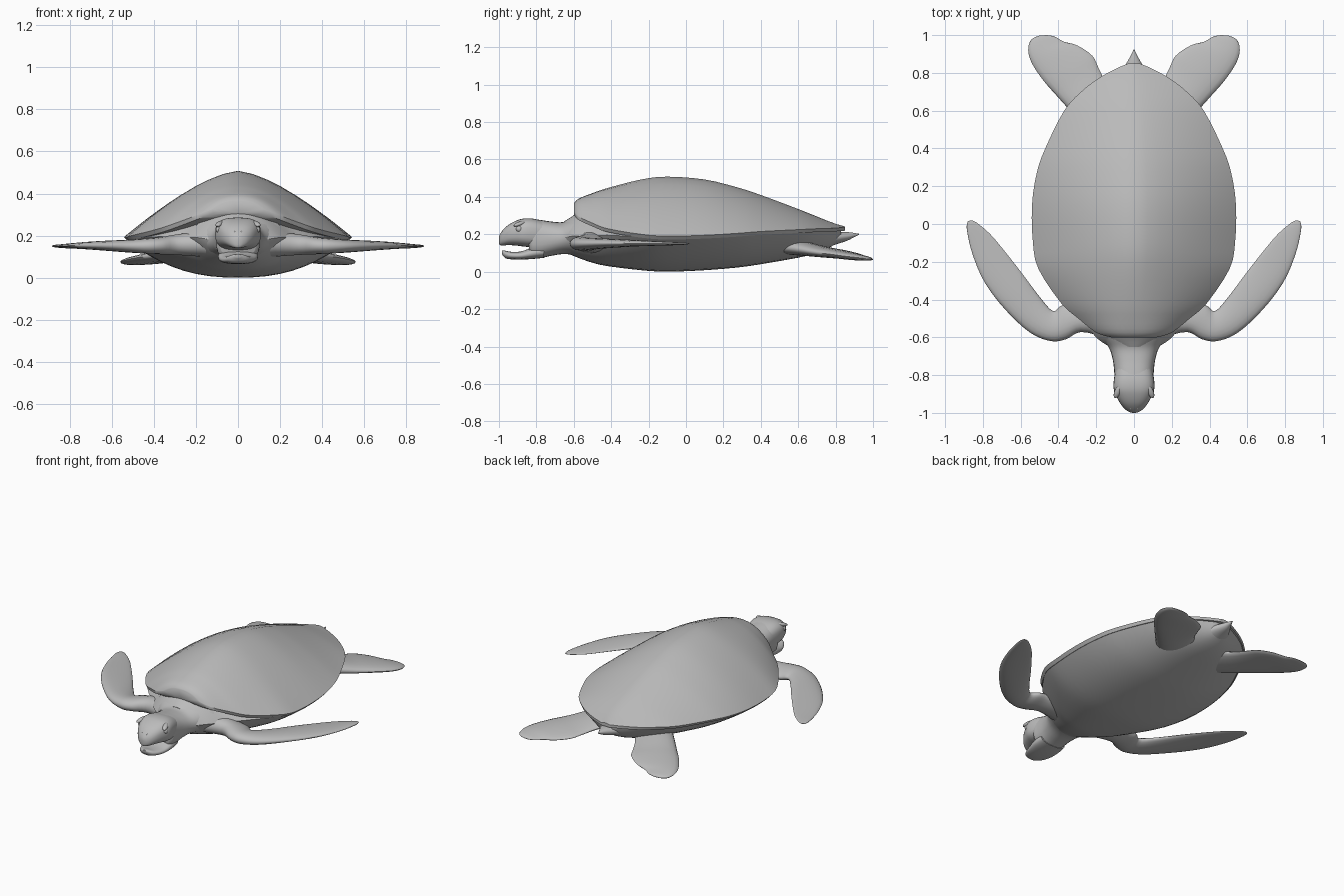
import bpy, bmesh, math
from mathutils import Vector, Matrix

skin = bpy.data.materials.new("grey")
skin.diffuse_color = (0.5, 0.5, 0.5, 1)


def spline(rows, n):
    """Smoothly resample rows of numbers with n steps per span."""
    out = []
    for i in range(len(rows) - 1):
        a, b = rows[max(i - 1, 0)], rows[i]
        c, d = rows[i + 1], rows[min(i + 2, len(rows) - 1)]
        for k in range(n):
            t = k / n
            out.append([q + 0.5 * t * (r - p + t * (2*p - 5*q + 4*r - s + t * (3*(q - r) + s - p)))
                        for p, q, r, s in zip(a, b, c, d)])
    return out + [list(rows[-1])]


def finish(name, bm, mirror=False, angle=45):
    bmesh.ops.recalc_face_normals(bm, faces=bm.faces)
    mesh = bpy.data.meshes.new(name)
    bm.to_mesh(mesh)
    bm.free()
    mesh.materials.append(skin)
    obj = bpy.data.objects.new(name, mesh)
    bpy.context.collection.objects.link(obj)
    if mirror:
        obj.modifiers.new("Mirror", 'MIRROR')
    bpy.ops.object.select_all(action='DESELECT')
    obj.select_set(True)
    bpy.context.view_layer.objects.active = obj
    bpy.ops.object.shade_smooth_by_angle(angle=math.radians(angle))
    return obj


def loft(name, rows, ring, n=4, mirror=False, angle=45):
    bm = bmesh.new()
    rings = [[bm.verts.new(p) for p in ring(*r)] for r in spline(rows, n)]
    for a, b in zip(rings, rings[1:]):
        for i in range(len(a)):
            j = (i + 1) % len(a)
            bm.faces.new((a[i], a[j], b[j], b[i]))
    bm.faces.new(rings[0])
    bm.faces.new(rings[-1])
    return finish(name, bm, mirror, angle)


def ellipsoid(name, centre, size, rot=(0, 0, 0)):
    bm = bmesh.new()
    bmesh.ops.create_uvsphere(bm, u_segments=16, v_segments=10, radius=1)
    turn = Matrix.Rotation(rot[2], 4, 'Z') @ Matrix.Rotation(rot[0], 4, 'X')
    bm.transform(Matrix.Translation(centre) @ turn @ Matrix.Diagonal((*size, 1)))
    return finish(name, bm, True)


# Cross-section shapes
U = [math.sin(math.pi / 2 * (i / 12 - 1)) for i in range(25)]


def shell_ring(y, w, top, rim, p):
    over = [(u * w, y, rim + (top - rim) * (1 - abs(u) ** p)) for u in U]
    under = [(u * w * 0.97, y, rim - 0.018) for u in (1, 0.5, 0, -0.5, -1)]
    return over + under


def body_ring(y, w, top, rim, bottom):
    over = [(u * w, y, rim + (top - rim) * (1 - u * u)) for u in U]
    under = [(u * w, y, rim - (rim - bottom) * (1 - abs(u) ** 2.4)) for u in U[-2:0:-1]]
    return over + under


def round_ring(y, w, top, bottom, power):
    pts = []
    for i in range(28):
        a = 2 * math.pi * i / 28
        c, s = math.cos(a), math.sin(a)
        pts.append((w * math.copysign(abs(c) ** (2 / power), c), y,
                    (top + bottom) / 2 + (top - bottom) / 2 * math.copysign(abs(s) ** (2 / power), s)))
    return pts


def fin_ring(lx, ly, tx, ty, z, thick):
    lead, trail = Vector((lx, ly, z)), Vector((tx, ty, z))
    pts = []
    for i in range(20):
        a = 2 * math.pi * i / 20
        p = lead.lerp(trail, 0.5 - 0.5 * math.cos(a))
        p.z += thick * math.sin(a) * (1 + 0.25 * math.cos(a))
        pts.append(p)
    return pts


# Domed shell: y, half width, ridge height, rim height, roundness
loft("shell", [
    (-0.60, 0.12, 0.365, 0.325, 2.4), (-0.575, 0.20, 0.39, 0.295, 2.3),
    (-0.50, 0.295, 0.42, 0.26, 2.0), (-0.42, 0.385, 0.447, 0.23, 1.8),
    (-0.24, 0.505, 0.493, 0.20, 1.55), (-0.10, 0.535, 0.508, 0.19, 1.5),
    (0.10, 0.54, 0.493, 0.195, 1.5), (0.27, 0.515, 0.452, 0.205, 1.5),
    (0.40, 0.47, 0.41, 0.215, 1.5), (0.60, 0.37, 0.335, 0.225, 1.5),
    (0.70, 0.28, 0.295, 0.23, 1.5), (0.77, 0.19, 0.267, 0.232, 1.5),
    (0.82, 0.10, 0.25, 0.235, 1.5), (0.85, 0.03, 0.242, 0.237, 1.5)], shell_ring, 3)

# Body and belly: y, half width, top, side height, bottom
loft("body", [
    (-0.65, 0.13, 0.27, 0.18, 0.10), (-0.61, 0.19, 0.295, 0.19, 0.088),
    (-0.56, 0.235, 0.33, 0.19, 0.068), (-0.50, 0.285, 0.34, 0.19, 0.048),
    (-0.42, 0.37, 0.34, 0.195, 0.03), (-0.24, 0.49, 0.33, 0.185, 0.008),
    (-0.10, 0.52, 0.32, 0.175, 0.0), (0.10, 0.525, 0.31, 0.18, 0.008),
    (0.27, 0.50, 0.30, 0.19, 0.022), (0.40, 0.455, 0.29, 0.20, 0.04),
    (0.60, 0.355, 0.27, 0.21, 0.075), (0.70, 0.265, 0.25, 0.215, 0.10),
    (0.77, 0.17, 0.24, 0.218, 0.13), (0.83, 0.05, 0.23, 0.222, 0.17)], body_ring, 3)

# Neck and skull: y, half width, top, bottom, squareness
loft("neck", [
    (-0.54, 0.22, 0.32, 0.07, 2), (-0.61, 0.165, 0.285, 0.09, 2),
    (-0.66, 0.13, 0.265, 0.094, 2.1), (-0.72, 0.112, 0.268, 0.085, 2.3),
    (-0.78, 0.105, 0.277, 0.072, 2.5), (-0.82, 0.102, 0.28, 0.075, 2.6),
    (-0.84, 0.085, 0.26, 0.09, 2.6)], round_ring)
loft("upper_head", [
    (-0.76, 0.095, 0.27, 0.13, 2.6), (-0.82, 0.106, 0.284, 0.13, 2.8),
    (-0.87, 0.108, 0.284, 0.135, 2.8), (-0.91, 0.094, 0.272, 0.14, 2.7),
    (-0.95, 0.073, 0.25, 0.142, 2.5), (-0.98, 0.048, 0.222, 0.14, 2.3),
    (-0.995, 0.025, 0.20, 0.143, 2.1), (-1.0, 0.008, 0.185, 0.155, 2)], round_ring)
loft("lower_jaw", [
    (-0.76, 0.09, 0.14, 0.074, 2.4), (-0.82, 0.095, 0.13, 0.068, 2.5),
    (-0.88, 0.085, 0.109, 0.065, 2.5), (-0.93, 0.068, 0.106, 0.066, 2.4),
    (-0.965, 0.045, 0.112, 0.072, 2.2), (-0.985, 0.012, 0.113, 0.095, 2)], round_ring)
ellipsoid("eye", (0.089, -0.888, 0.228), (0.016, 0.022, 0.018), (0, 0, 0.4))
ellipsoid("brow", (0.088, -0.89, 0.256), (0.016, 0.036, 0.011), (0.3, 0, 0.4))
ellipsoid("nostril", (0.018, -0.975, 0.217), (0.006, 0.008, 0.006))

# Flippers: leading edge x y, trailing edge x y, height, half thickness
loft("front_flipper", [
    (0.15, -0.60, 0.18, -0.36, 0.16, 0.06), (0.28, -0.572, 0.30, -0.42, 0.157, 0.048),
    (0.36, -0.61, 0.38, -0.43, 0.152, 0.04), (0.44, -0.62, 0.43, -0.46, 0.15, 0.035),
    (0.55, -0.575, 0.50, -0.385, 0.15, 0.029), (0.68, -0.455, 0.59, -0.265, 0.152, 0.022),
    (0.79, -0.31, 0.68, -0.15, 0.152, 0.015), (0.855, -0.16, 0.76, -0.055, 0.15, 0.01),
    (0.885, -0.03, 0.83, 0.005, 0.15, 0.006), (0.88, 0.015, 0.86, 0.02, 0.15, 0.002)],
    fin_ring, 4, True, 70)
loft("rear_flipper", [
    (0.20, 0.45, 0.02, 0.62, 0.14, 0.045), (0.32, 0.58, 0.13, 0.72, 0.122, 0.036),
    (0.41, 0.68, 0.185, 0.82, 0.105, 0.028), (0.48, 0.76, 0.22, 0.89, 0.095, 0.024),
    (0.54, 0.85, 0.30, 0.945, 0.083, 0.02), (0.56, 0.92, 0.37, 0.965, 0.075, 0.015),
    (0.545, 0.975, 0.42, 0.992, 0.069, 0.009), (0.50, 0.998, 0.46, 1.0, 0.066, 0.002)],
    fin_ring, 4, True, 70)

# Tail
loft("tail", [
    (0.70, 0.12, 0.23, 0.11, 2), (0.80, 0.07, 0.215, 0.145, 2),
    (0.86, 0.035, 0.212, 0.165, 2), (0.90, 0.013, 0.207, 0.185, 2),
    (0.925, 0.002, 0.203, 0.198, 2)], round_ring)
